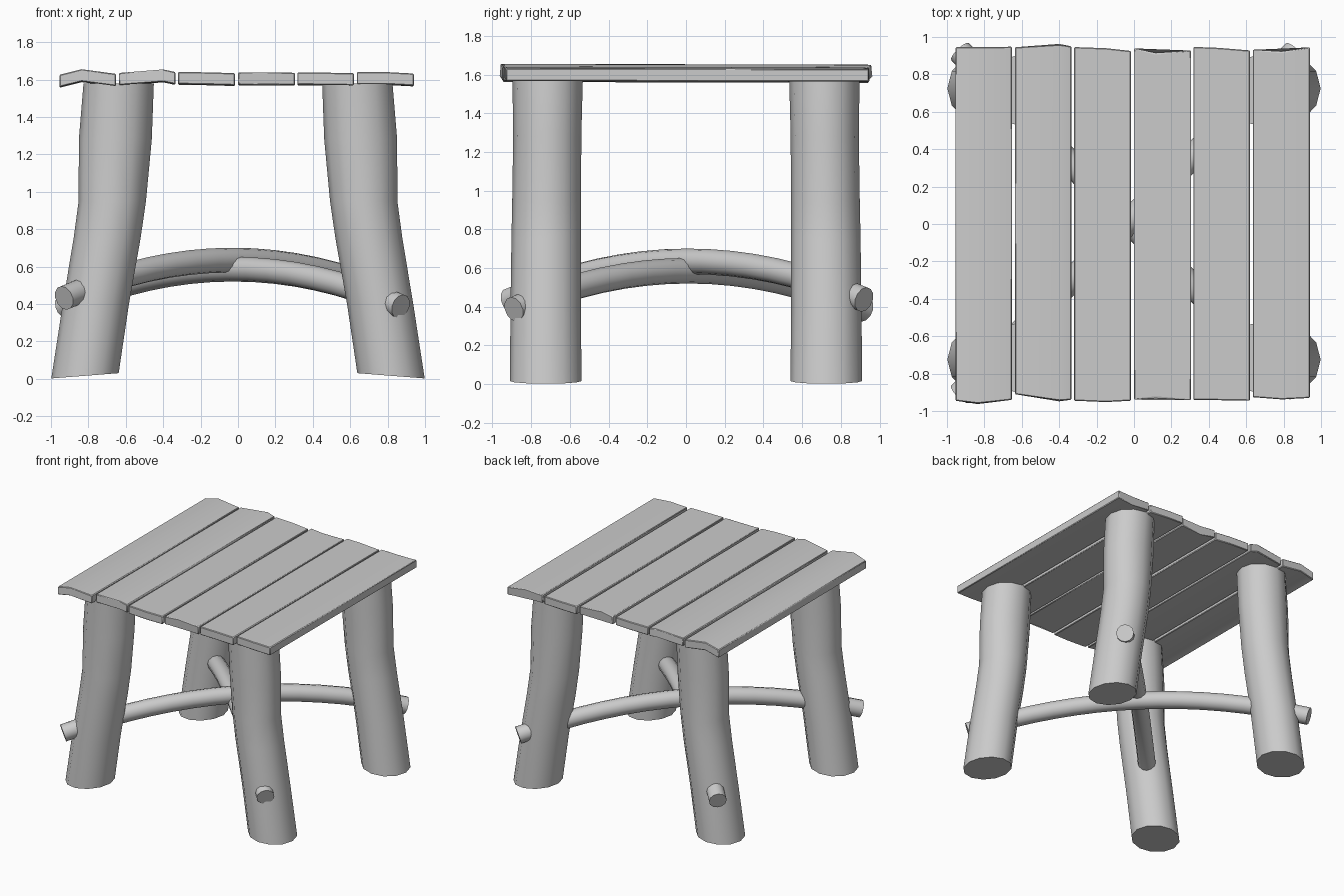
import bpy, bmesh, math
from mathutils import Vector

if "Cube" in bpy.data.objects:
    bpy.data.objects.remove(bpy.data.objects["Cube"])

wood = bpy.data.materials.new("grey wood")
wood.diffuse_color = (0.6, 0.6, 0.6, 1)
wood.use_nodes = True
wood.node_tree.nodes["Principled BSDF"].inputs["Base Color"].default_value = wood.diffuse_color


def finish(bm, name, angle):
    bmesh.ops.recalc_face_normals(bm, faces=bm.faces)
    me = bpy.data.meshes.new(name)
    bm.to_mesh(me)
    bm.free()
    ob = bpy.data.objects.new(name, me)
    bpy.context.collection.objects.link(ob)
    me.materials.append(wood)
    bpy.ops.object.select_all(action='DESELECT')
    bpy.context.view_layer.objects.active = ob
    ob.select_set(True)
    bpy.ops.object.shade_smooth_by_angle(angle=math.radians(angle))
    return ob


def loft(name, rings, angle=40):
    """Skin a list of equal-length point rings and cap both ends."""
    bm = bmesh.new()
    loops = [[bm.verts.new(p) for p in ring] for ring in rings]
    n = len(loops[0])
    for a, b in zip(loops, loops[1:]):
        for i in range(n):
            j = (i + 1) % n
            bm.faces.new((a[i], a[j], b[j], b[i]))
    bm.faces.new(loops[0])
    bm.faces.new(loops[-1])
    return finish(bm, name, angle)


# Log legs: (outward x, y shift, z, radius x, radius y)
LEG = [(0.818, 0.0, 0.016, 0.18, 0.185), (0.76, 0.0, 0.40, 0.177, 0.182),
       (0.70, -0.003, 0.75, 0.179, 0.18), (0.672, -0.005, 0.95, 0.18, 0.178),
       (0.656, -0.008, 1.28, 0.195, 0.176), (0.638, -0.01, 1.58, 0.188, 0.182)]


def leg(name, sx, sy):
    rings = []
    for k, (x, dy, z, rx, ry) in enumerate(LEG):
        tilt = 0.014 if k == 0 else 0
        ring = []
        for i in range(12):
            t = 2 * math.pi * i / 12
            c, s = math.cos(t), math.sin(t)
            ring.append((sx * (x + rx * c), sy * (0.725 + dy) + ry * s, z - tilt * c))
        rings.append(ring)
    loft(name, rings)


for sx, side in ((-1, "left"), (1, "right")):
    for sy, end in ((-1, "front"), (1, "back")):
        leg(f"{end}_{side}_leg", sx, sy)


# Arched diagonal stretchers
def stretcher(name, p0, p1, rise, r=0.066):
    p0, p1 = Vector(p0), Vector(p1)
    along = p1 - p0
    length = along.length
    side = Vector((-along.y, along.x, 0)).normalized()
    rings = []
    for k in range(17):
        t = k / 16
        c = p0 + along * t + Vector((0, 0, rise * 4 * t * (1 - t)))
        tan = (along / length + Vector((0, 0, rise * 4 * (1 - 2 * t) / length))).normalized()
        up = tan.cross(side).normalized()
        rings.append([c + r * (side * math.cos(a) + up * math.sin(a))
                      for a in (2 * math.pi * i / 12 for i in range(12))])
    loft(name, rings)


stretcher("upper_stretcher", (-0.93, -0.91, 0.432), (0.86, 0.92, 0.437), 0.2)
stretcher("lower_stretcher", (0.87, -0.89, 0.387), (-0.93, 0.92, 0.385), 0.2)

# Top planks: three points across as (x, front y, back y, top z)
PLANKS = [
    [(-0.955, -0.945, 0.945, 1.625), (-0.835, -0.96, 0.945, 1.655), (-0.652, -0.94, 0.948, 1.63)],
    [(-0.637, -0.91, 0.945, 1.635), (-0.40, -0.945, 0.96, 1.654), (-0.335, -0.94, 0.95, 1.64)],
    [(-0.32, -0.945, 0.946, 1.641), (-0.15, -0.952, 0.94, 1.638), (-0.016, -0.945, 0.925, 1.634)],
    [(0.0, -0.94, 0.94, 1.638), (0.115, -0.926, 0.91, 1.638), (0.305, -0.942, 0.928, 1.636)],
    [(0.317, -0.94, 0.947, 1.638), (0.45, -0.942, 0.942, 1.637), (0.62, -0.945, 0.928, 1.634)],
    [(0.635, -0.926, 0.932, 1.64), (0.79, -0.938, 0.918, 1.64), (0.94, -0.93, 0.945, 1.632)],
]
THICK = 0.065

for n, pts in enumerate(PLANKS, 1):
    rings = []
    for end in (1, 2):
        drop = 0.004 * (end - 1)
        top = [(p[0], p[end], p[3] - drop) for p in pts]
        low = [(x, y, z - THICK) for x, y, z in reversed(top)]
        rings.append(top + low)
    plank = loft(f"top_plank_{n}", rings, 30)
    bev = plank.modifiers.new("worn edges", 'BEVEL')
    bev.width = 0.005
    bev.segments = 1
    bev.limit_method = 'ANGLE'
    bev.angle_limit = math.radians(50)
